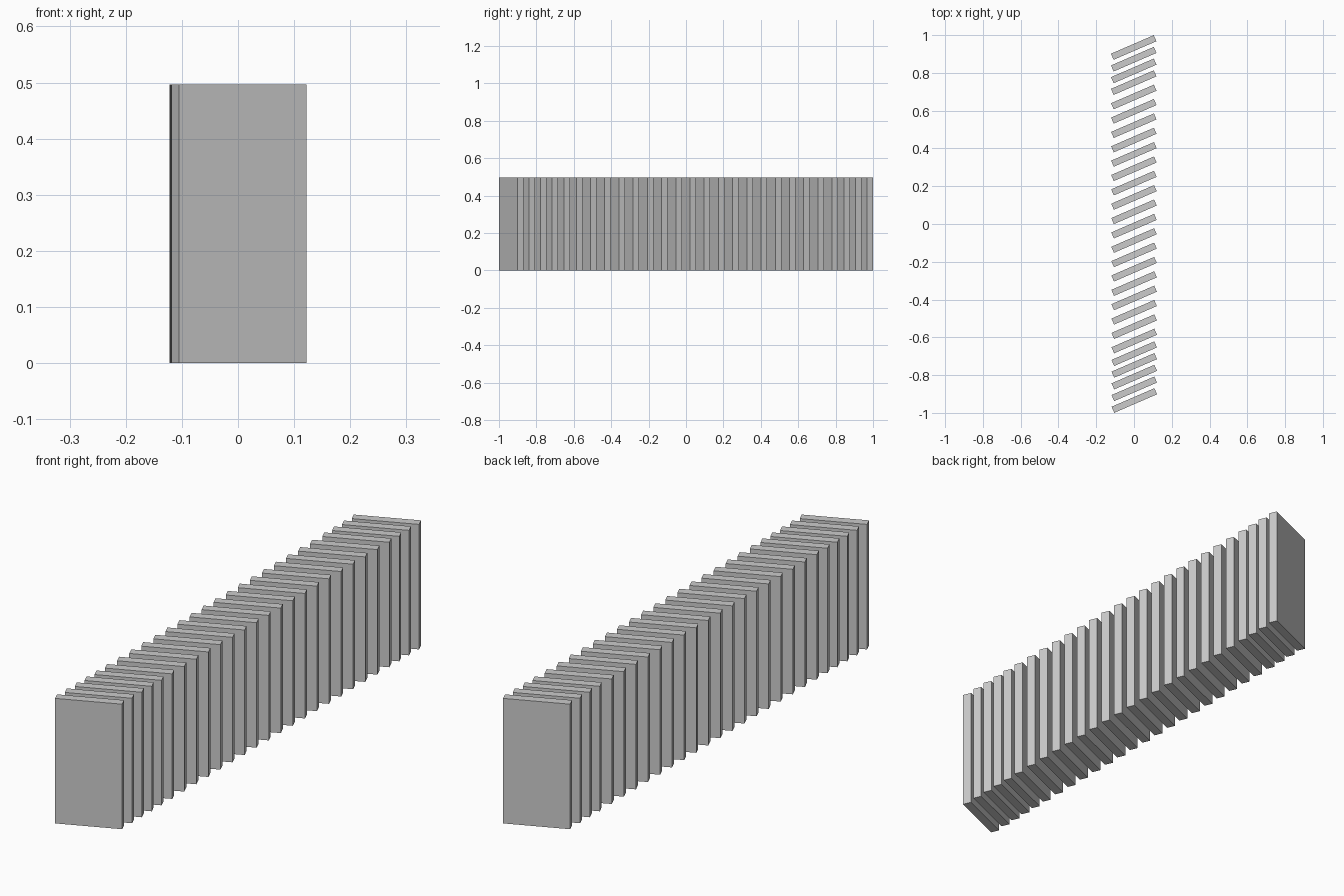
import bpy
from math import radians

if "Cube" in bpy.data.objects:
    bpy.data.objects.remove(bpy.data.objects["Cube"])

LENGTH, THICK, HEIGHT = 0.247, 0.035, 0.497
ANGLE = radians(23.4)
# spacing along the row: tighter at both ends
GAPS = [0.062] * 4 + [0.067] + [0.076] * 18 + [0.062] * 3


def slat(index, x, y):
    bpy.ops.mesh.primitive_cube_add(size=1, location=(x, y, HEIGHT / 2),
                                    rotation=(0, 0, ANGLE))
    ob = bpy.context.object
    ob.name = f"slat_{index:02d}"
    ob.scale = (LENGTH, THICK, HEIGHT)


# row of angled upright slats, drifting very slightly in x
y = -sum(GAPS) / 2
for i, gap in enumerate(GAPS + [0]):
    slat(i + 1, -0.0018 * y, y)
    y += gap
